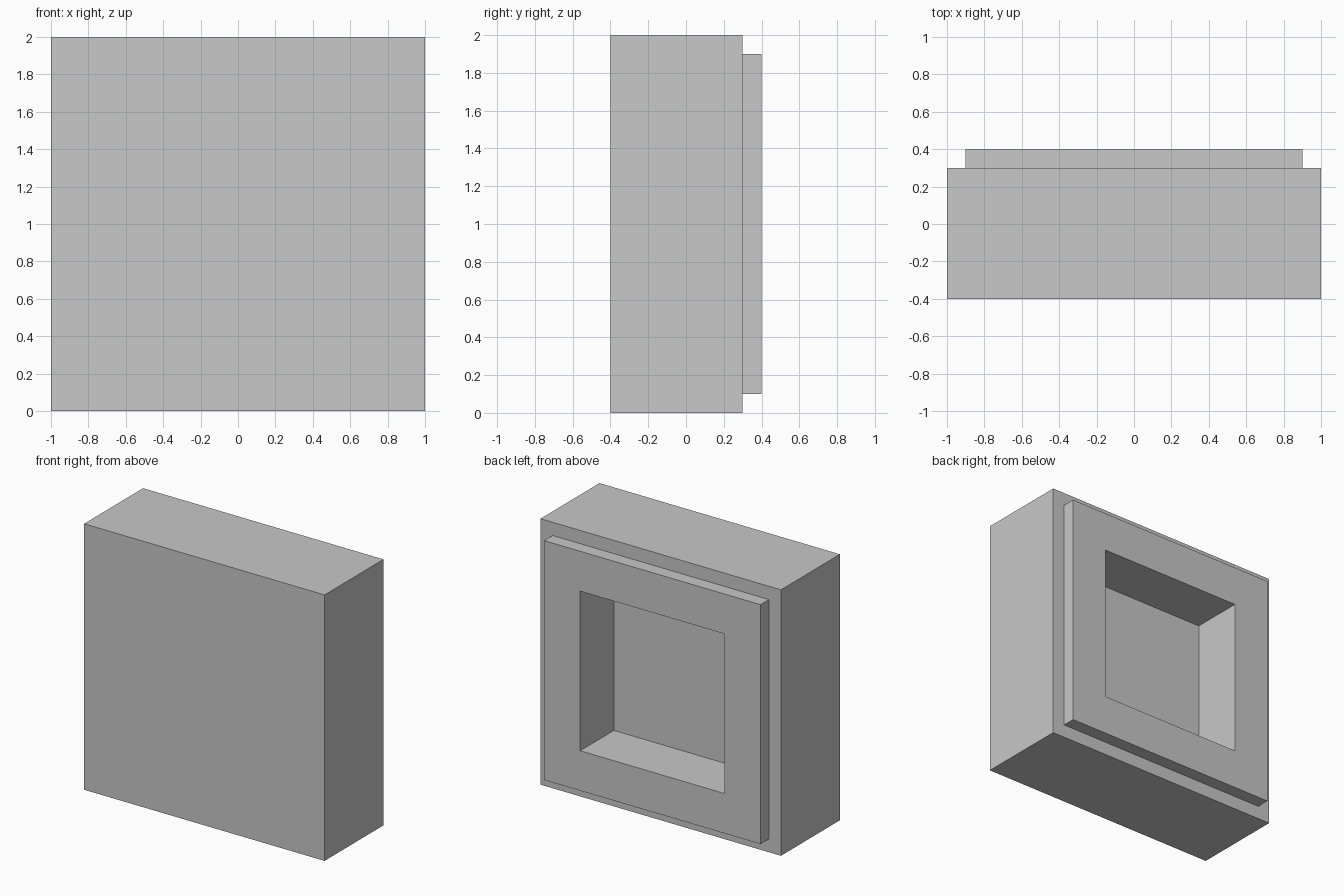
import bpy
import bmesh

cube = bpy.data.objects.get("Cube")
if cube:
    bpy.data.objects.remove(cube, do_unlink=True)

# Plain grey material
grey = bpy.data.materials.new("light_grey")
grey.use_nodes = True
colour = (0.58, 0.58, 0.58, 1)
grey.diffuse_color = colour
grey.node_tree.nodes["Principled BSDF"].inputs["Base Color"].default_value = colour

# Main block
bm = bmesh.new()
bmesh.ops.create_cube(bm, size=1)
bmesh.ops.scale(bm, vec=(2, 0.7, 2), verts=bm.verts)
bmesh.ops.translate(bm, vec=(0, -0.05, 1), verts=bm.verts)
bm.normal_update()
back = max(bm.faces, key=lambda f: f.normal.y)


def step(face, margin, depth):
    """Inset a back face by margin, then push it straight along y by depth."""
    for thickness in (margin, 0):
        bmesh.ops.inset_region(bm, faces=[face], thickness=thickness,
                               use_even_offset=True)
    bmesh.ops.translate(bm, vec=(0, depth, 0), verts=face.verts)
    bm.normal_update()


# Raised rim, then the square recess inside it
step(back, 0.1, 0.1)
step(back, 0.3, -0.4)

mesh = bpy.data.meshes.new("recessed_block")
bm.to_mesh(mesh)
bm.free()
mesh.materials.append(grey)
block = bpy.data.objects.new("recessed_block", mesh)
bpy.context.scene.collection.objects.link(block)
